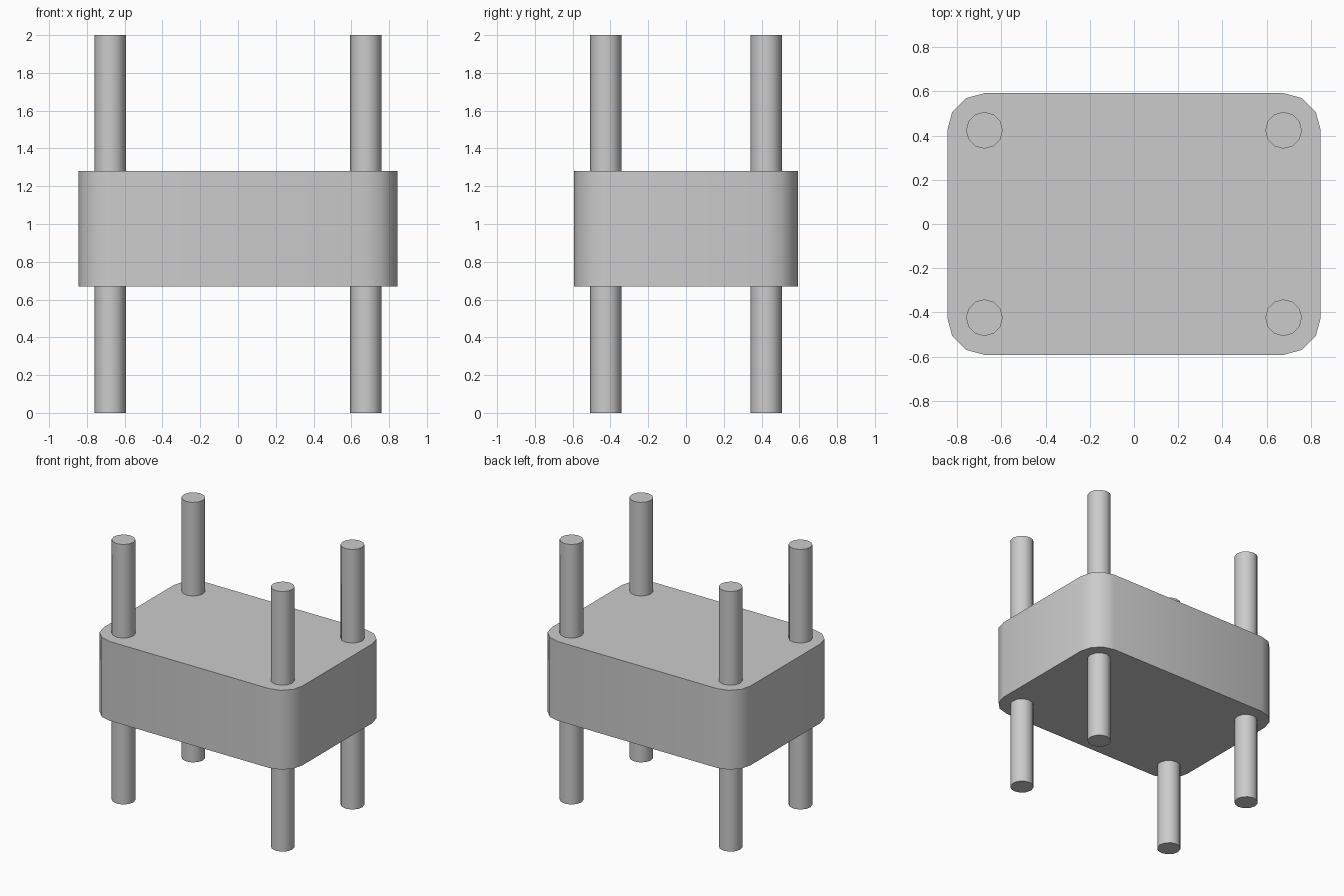
import bpy
import bmesh
from math import radians

default = bpy.data.objects.get("Cube")
if default:
    bpy.data.objects.remove(default, do_unlink=True)

HALF_X, HALF_Y = 0.845, 0.592
BOTTOM, TOP = 0.67, 1.28
CORNER = 0.168
ROD_RADIUS = 0.083

grey = bpy.data.materials.new("plain grey")
grey.use_nodes = True
colour = (0.6, 0.6, 0.6, 1)
grey.diffuse_color = colour
grey.node_tree.nodes["Principled BSDF"].inputs["Base Color"].default_value = colour


def finish(obj, name):
    obj.name = name
    obj.data.name = name
    obj.data.materials.append(grey)
    bpy.ops.object.select_all(action="DESELECT")
    obj.select_set(True)
    bpy.context.view_layer.objects.active = obj
    bpy.ops.object.shade_smooth_by_angle(angle=radians(40))


# Block with rounded upright corners
bm = bmesh.new()
bmesh.ops.create_cube(bm, size=2)
for v in bm.verts:
    v.co.x *= HALF_X
    v.co.y *= HALF_Y
    v.co.z = TOP if v.co.z > 0 else BOTTOM
uprights = [e for e in bm.edges
            if abs(e.verts[0].co.z - e.verts[1].co.z) > 0.1]
bmesh.ops.bevel(bm, geom=uprights, offset=CORNER, offset_type="OFFSET",
                segments=3, profile=0.5, affect="EDGES")
mesh = bpy.data.meshes.new("block")
bm.to_mesh(mesh)
bm.free()
block = bpy.data.objects.new("block", mesh)
bpy.context.collection.objects.link(block)
finish(block, "block")

# Four rods running through the corners, full height
for side, sx in (("left", 1), ("right", -1)):
    for end, sy in (("front", -1), ("back", 1)):
        bpy.ops.mesh.primitive_cylinder_add(
            vertices=12, radius=ROD_RADIUS, depth=2,
            location=(sx * (HALF_X - CORNER), sy * (HALF_Y - CORNER), 1))
        finish(bpy.context.object, f"{end}_{side}_rod")
